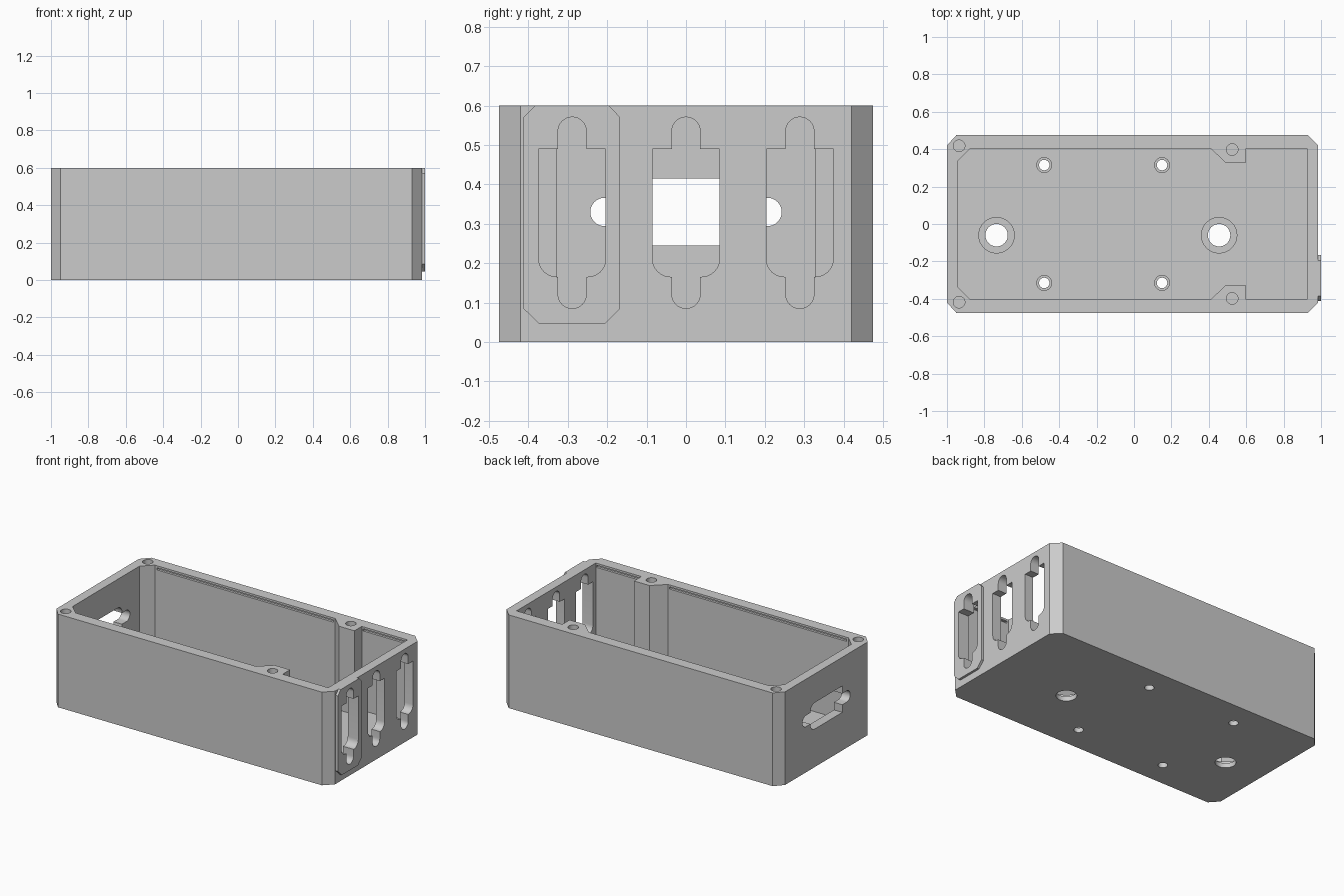
import bpy, bmesh
from math import sin, cos, pi

cube = bpy.data.objects.get("Cube")
if cube:
    bpy.data.objects.remove(cube, do_unlink=True)

grey = bpy.data.materials.new("light grey plastic")
grey.use_nodes = True
grey.diffuse_color = (0.6, 0.6, 0.6, 1)
grey.node_tree.nodes["Principled BSDF"].inputs["Base Color"].default_value = (0.6, 0.6, 0.6, 1)


def prism(name, outline, low, high, axis="z"):
    """Extrude a 2D outline along z, or along x with the outline in (y, z)."""
    bm = bmesh.new()
    place = (lambda a, b, h: (a, b, h)) if axis == "z" else (lambda a, b, h: (h, a, b))
    bottom = [bm.verts.new(place(a, b, low)) for a, b in outline]
    top = [bm.verts.new(place(a, b, high)) for a, b in outline]
    bm.faces.new(bottom)
    bm.faces.new(top)
    count = len(outline)
    for i in range(count):
        j = (i + 1) % count
        bm.faces.new((bottom[i], bottom[j], top[j], top[i]))
    bmesh.ops.recalc_face_normals(bm, faces=bm.faces)
    mesh = bpy.data.meshes.new(name)
    bm.to_mesh(mesh)
    bm.free()
    mesh.materials.append(grey)
    obj = bpy.data.objects.new(name, mesh)
    bpy.context.collection.objects.link(obj)
    return obj


def arc(cx, cy, r, start, end, steps):
    angles = [start + (end - start) * i / steps for i in range(steps + 1)]
    return [(cx + r * cos(t), cy + r * sin(t)) for t in angles]


def circle(x, y, r):
    return arc(x, y, r, 0, 2 * pi, 32)[:-1]


def rect(x0, x1, y0, y1):
    return [(x0, y0), (x1, y0), (x1, y1), (x0, y1)]


def mirrored(half):
    """Close an outline by mirroring its upper half across the first axis."""
    return half + [(a, -b) for a, b in reversed(half) if b > 1e-5]


def cut(target, cutter):
    mod = target.modifiers.new("cut", "BOOLEAN")
    mod.operation = "DIFFERENCE"
    mod.solver = "EXACT"
    mod.object = cutter
    bpy.context.view_layer.objects.active = target
    bpy.ops.object.modifier_apply(modifier=mod.name)
    bpy.data.objects.remove(cutter, do_unlink=True)


# Enclosure with chamfered upright corners
shell = mirrored([(-1, 0.42), (-0.95, 0.475), (0.93, 0.475), (0.985, 0.42)])
body = prism("enclosure_body", shell, 0, 0.6)

# Cavity that leaves two screw bosses standing on the long walls
cavity = mirrored([(-0.94, 0.34), (-0.875, 0.403), (0.41, 0.403), (0.49, 0.328),
                   (0.6, 0.328), (0.6, 0.403), (0.925, 0.403)])
cut(body, prism("cavity_cutter", cavity, 0.06, 0.7))

# Thin grooves just below the rim
for side in (-1, 1):
    for x0, x1 in ((-0.86, 0.4), (0.61, 0.92)):
        ys = sorted((side * 0.38, side * 0.418))
        cut(body, prism("groove_cutter", rect(x0, x1, *ys), 0.573, 0.587))

# Lid screw holes
for x, y in ((-0.935, 0.418), (0.525, 0.398)):
    for side in (-1, 1):
        cut(body, prism("screw_cutter", circle(x, side * y, 0.031), 0.3, 0.7))

# Counterbored holes through the floor
floor_holes = [(x, y, 0.028, 0.04) for x in (-0.48, 0.15) for y in (-0.315, 0.315)]
floor_holes += [(x, -0.06, 0.06, 0.095) for x in (-0.735, 0.455)]
for x, y, inner, outer in floor_holes:
    cut(body, prism("hole_cutter", circle(x, y, inner), -0.1, 0.1))
    cut(body, prism("bore_cutter", circle(x, y, outer), 0.03, 0.1))

# Connector opening: wide body with round-ended tabs
port = mirrored(arc(-0.207, 0, 0.036, pi, pi / 2, 8) + [(-0.1625, 0.036)]
                + arc(-0.1175, 0.04, 0.045, pi, pi / 2, 6)
                + [(0.1625, 0.085), (0.1625, 0.036)]
                + arc(0.207, 0, 0.036, pi / 2, 0, 8))


def upright_port(y):
    return prism("port_cutter", [(y + v, 0.328 + u) for u, v in port], 0.9, 1.1, "x")


for y in (-0.289, 0, 0.289):
    cut(body, upright_port(y))
cut(body, prism("end_port_cutter", [(-u, 0.33 + v) for u, v in port], -1.1, -0.9, "x"))

# Raised surround for one connector
surround = [(-0.413, 0.085), (-0.372, 0.045), (-0.207, 0.045), (-0.167, 0.085),
            (-0.167, 0.57), (-0.195, 0.6), (-0.384, 0.6), (-0.413, 0.57)]
plate = prism("port_surround", surround, 0.985, 1.0, "x")
cut(plate, upright_port(-0.289))

# Smooth the round holes and keep hard edges
for obj in (body, plate):
    bpy.ops.object.select_all(action="DESELECT")
    obj.select_set(True)
    bpy.context.view_layer.objects.active = obj
    bpy.ops.object.shade_smooth_by_angle(angle=pi / 6)
